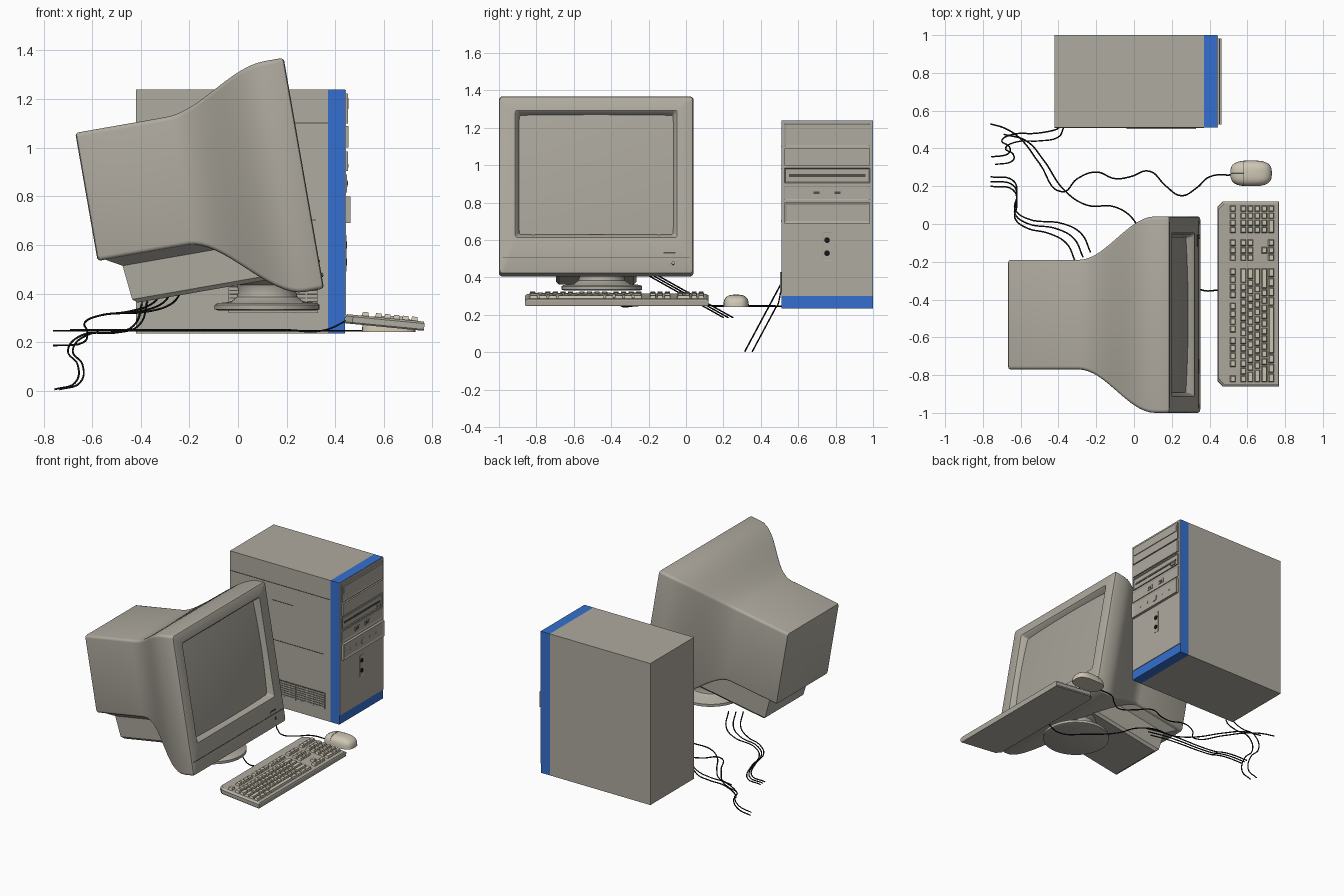
import bpy, bmesh, math
from mathutils import Matrix, Vector

if "Cube" in bpy.data.objects:
    bpy.data.objects.remove(bpy.data.objects["Cube"])


def material(name, r, g, b):
    m = bpy.data.materials.new(name)
    m.use_nodes = True
    m.diffuse_color = (r, g, b, 1)
    m.node_tree.nodes["Principled BSDF"].inputs["Base Color"].default_value = (r, g, b, 1)
    return m


CASE = material("warm grey casing", .43, .405, .35)
BLUE = material("blue trim", .035, .16, .62)
GLASS = material("screen glass", .39, .37, .32)
KEY = material("ivory plastic", .62, .57, .46)
DARK = material("dark slots", .08, .076, .068)
BLACK = material("black cable", .008, .008, .008)

# Local frames of the tilted parts
MONITOR = Matrix.Translation((.27, -.48, .9)) @ Matrix.Rotation(math.radians(-9.9), 4, 'Y')
KEYBOARD = Matrix.Translation((.6025, -.37, .262)) @ Matrix.Rotation(math.radians(5.5), 4, 'Y')
WORLD = Matrix.Identity(4)


def finish(name, bm, mat, frame=WORLD, smooth=False):
    bmesh.ops.recalc_face_normals(bm, faces=bm.faces)
    mesh = bpy.data.meshes.new(name)
    bm.to_mesh(mesh)
    bm.free()
    mesh.materials.append(mat)
    if smooth:
        mesh.shade_smooth()
        mesh.set_sharp_from_angle(angle=math.radians(35))
    ob = bpy.data.objects.new(name, mesh)
    ob.matrix_world = frame
    bpy.context.collection.objects.link(ob)
    return ob


def add_box(bm, x, y, z, taper=0):
    """Box between (low, high) pairs; taper pulls the top in."""
    lo, hi = Vector((x[0], y[0], z[0])), Vector((x[1], y[1], z[1]))
    mid, size = (lo + hi) / 2, hi - lo
    for v in bmesh.ops.create_cube(bm, size=1)["verts"]:
        p = Vector(a * b for a, b in zip(v.co, size))
        if v.co.z > 0:
            p.x -= math.copysign(taper, p.x)
            p.y -= math.copysign(taper, p.y)
        v.co = mid + p


def box(name, x, y, z, mat=CASE, frame=WORLD, inset=0, depth=.005):
    """Box whose +x face can carry a recessed panel."""
    bm = bmesh.new()
    add_box(bm, x, y, z)
    if inset:
        front = max(bm.faces, key=lambda f: f.calc_center_median().x)
        bmesh.ops.inset_region(bm, faces=[front], thickness=inset)
        for v in front.verts:
            v.co.x -= depth
    return finish(name, bm, mat, frame)


def loft(name, rings, mat, frame=WORLD, cap_end=True, smooth=True):
    bm = bmesh.new()
    loops = [[bm.verts.new(p) for p in ring] for ring in rings]
    n = len(loops[0])
    for a, b in zip(loops, loops[1:]):
        for i in range(n):
            j = (i + 1) % n
            bm.faces.new((a[i], a[j], b[j], b[i]))
    bm.faces.new(loops[0])
    if cap_end:
        bm.faces.new(loops[-1])
    return finish(name, bm, mat, frame, smooth)


def disc(name, pos, radius, mat, frame=WORLD, thick=.008):
    bm = bmesh.new()
    bmesh.ops.create_cone(bm, cap_ends=True, segments=20, radius1=radius, radius2=radius, depth=thick,
                          matrix=Matrix.Translation(pos) @ Matrix.Rotation(math.pi / 2, 4, 'Y'))
    return finish(name, bm, mat, frame)


def wire(name, points, mat=BLACK, radius=.004):
    cu = bpy.data.curves.new(name, 'CURVE')
    cu.dimensions = '3D'
    cu.bevel_depth, cu.bevel_resolution, cu.resolution_u = radius, 1, 6
    cu.use_fill_caps = True
    sp = cu.splines.new('BEZIER')
    sp.bezier_points.add(len(points) - 1)
    for bp, p in zip(sp.bezier_points, points):
        bp.co = p
        bp.handle_left_type = bp.handle_right_type = 'AUTO'
    cu.materials.append(mat)
    bpy.context.collection.objects.link(bpy.data.objects.new(name, cu))


# ---- Tower ----
side = (.51, 1)
box("tower_body", (-.42, .37), side, (.235, 1.24))
box("tower_blue_bezel", (.37, .44), side, (.235, 1.24), BLUE)
box("tower_faceplate", (.435, .444), (.512, .998), (.3, 1.238))
bay = (.527, .983)
box("optical_drive", (.44, .452), bay, (1.1, 1.222), inset=.008, depth=.003)
box("optical_tray", (.445, .454), (.54, .97), (1.16, 1.205))
box("blank_bay", (.44, .455), bay, (1, 1.09))
box("floppy_drive", (.44, .452), bay, (.905, .985), inset=.006)
box("floppy_slot", (.445, .4495), (.55, .96), (.938, .952), DARK)
box("floppy_button", (.445, .455), (.915, .955), (.918, .933))
box("port_panel", (.44, .448), bay, (.815, .89), inset=.005, depth=.002)
for i, y in enumerate((.697, .809)):
    box(f"port_frame_{i}", (.444, .451), (y - .024, y + .024), (.838, .868))
    box(f"port_{i}", (.446, .453), (y - .016, y + .016), (.846, .86), DARK)
box("power_panel", (.44, .462), bay, (.69, .8), inset=.018)
disc("power_button", (.458, .754, .745), .024, CASE)
for i, y in enumerate((.61, .68, .83, .9)):
    disc(f"indicator_{i}", (.455, y, .745), .008, CASE)
box("jack_plate", (.44, .446), (.73, .778), (.49, .64), inset=.004, depth=.001)
for i, z in enumerate((.53, .6)):
    disc(f"jack_{i}", (.445, .754, z), .015, BLACK)

# Seams and vent on the side panel
for i, (x, z) in enumerate((((-.42, .37), 1.1), ((-.09, .08), .98), ((-.09, .32), .7))):
    box(f"side_seam_{i}", x, (.508, .512), (z, z + .004), DARK)
box("vent_back", (-.04, .33), (.508, .512), (.32, .43), DARK)
for i in range(7):
    z = .322 + i * .0155
    box(f"vent_slat_{i}", (-.038, .328), (.504, .512), (z, z + .01))
for i in range(9):
    x = -.04 + i * .0455
    box(f"vent_rib_{i}", (x, x + .005), (.503, .512), (.32, .43))


# ---- Monitor ----
def section(u, half, low, high, r=.018):
    pts = []
    for k, (sy, v) in enumerate(((1, high), (-1, high), (-1, low), (1, low))):
        sv = 1 if v == high else -1
        for s in range(5):
            a = math.pi / 2 * (k + s / 4)
            pts.append((u, sy * (half - r) + r * math.cos(a), v - sv * r + r * math.sin(a)))
    return pts


def shell(u, shrink=0):
    t = min(max((u + .52) / .44, 0), 1)
    s = t * t * (3 - 2 * t)
    return section(u, .29 + .23 * s - shrink, -.215 - .272 * s + shrink, .32 + .157 * s - shrink)


rings = [shell(-.898, .012), shell(-.894, .004), shell(-.886)]
rings += [shell(-.52 + .44 * i / 16) for i in range(17)]
rings += [shell(-.014), shell(-.004, .004), shell(0, .012)]
rings += [section(0, .433, -.29, .4, .012), section(-.012, .422, -.28, .39, .012),
          section(-.05, .408, -.264, .376, .012)]
loft("monitor_shell", rings, CASE, MONITOR, cap_end=False)

bm = bmesh.new()
bmesh.ops.create_grid(bm, x_segments=14, y_segments=14, size=1)
for v in bm.verts:
    a, b = v.co.x, v.co.y
    v.co = (-.018 - .012 * (a * a + b * b), a * .412, .056 + b * .325)
finish("screen", bm, GLASS, MONITOR, True)

box("chin_seam", (-.002, .002), (-.5, .5), (-.4, -.396), DARK, MONITOR)
box("control_strip", (-.002, .003), (.36, .425), (-.377, -.369), DARK, MONITOR)
disc("monitor_power_button", (.001, .412, -.43), .009, DARK, MONITOR)
disc("monitor_power_cap", (.003, .412, -.43), .006, CASE, MONITOR)

# Housing under the tube
steps = ((-.2, .893, .285), (-.252, .8, .22), (-.395, .785, .215), (-.412, .765, .2))
loft("monitor_under_housing", [[(-u, -h, v), (-.2, -h, v), (-.2, h, v), (-u, h, v)] for v, u, h in steps],
     CASE, MONITOR, smooth=False)

# Swivel stand
profile = ((.2, .33), (.216, .335), (.216, .353), (.205, .36), (.15, .366), (.125, .385),
           (.118, .41), (.125, .435), (.16, .46), (.16, .5))
loft("swivel_stand", [[(.12 + r * math.cos(i * math.tau / 40), -.45 + r * math.sin(i * math.tau / 40), z)
                       for i in range(40)] for r, z in profile], CASE)

# ---- Keyboard ----
w, d, c = .163, .49, .03
plan = [(-w, -d + c), (-w + c, -d), (w, -d), (w, d), (-w + c, d), (-w, d - c)]
loft("keyboard_case", [[(x * s, y * s, z) for x, y in plan] for s, z in ((.99, 0), (1, .006), (1, .03), (.975, .038))],
     CASE, KEYBOARD, smooth=False)

bm = bmesh.new()


def key_row(row, start, pitch, widths):
    """Row of keys along y; negative widths are gaps."""
    x = -.083 if row == 0 else -.065 + .037 * row
    y = start + .37
    for k in widths:
        if k > 0:
            add_box(bm, (x - .016, x + .016), (y + .002, y + k * pitch - .002), (.034, .054), .005)
        y += abs(k) * pitch


four = [1] * 4
main = ([1, -1] + four + [-.5] + four + [-.5] + four, [1] * 13 + [2], [1.5] + [1] * 12 + [1.5],
        [1.75] + [1] * 11 + [2.25], [2.25] + [1] * 10 + [2.75], [1.25] * 3 + [6.25] + [1.25] * 4)
nav = ([1] * 3, [1] * 3, [1] * 3, [], [-1, 1], [1] * 3)
pad = (four, four, four, four, four, [2, 1, 1])
for start, pitch, block in ((-.84, .0405, main), (-.197, .039, nav), (-.05, .0375, pad)):
    for row, widths in enumerate(block):
        key_row(row, start, pitch, widths)
finish("keys", bm, KEY, KEYBOARD)

# ---- Mouse ----
def on_mouse(x, y, z):
    return (.62 + .11 * x, .268 + .068 * y, .242 + .066 * z)


bm = bmesh.new()
bmesh.ops.create_uvsphere(bm, u_segments=32, v_segments=20, radius=1)
for v in bm.verts:
    v.co = on_mouse(*(math.copysign(abs(q) ** (2 / 3), q) for q in (v.co.x, v.co.y, max(v.co.z, 0))))
bmesh.ops.remove_doubles(bm, verts=bm.verts, dist=.0002)
finish("mouse_body", bm, KEY, smooth=True)


def seam_point(x, y):
    return on_mouse(x, y, max(1 - abs(x) ** 3 - abs(y) ** 3, 0) ** (1 / 3))


wire("mouse_cross_seam", [seam_point(-.35, -.96 + .16 * i) for i in range(13)], DARK, .0012)
wire("mouse_button_seam", [seam_point(-.35 - .07 * i, 0) for i in range(10)], DARK, .0012)

# ---- Cables ----
mouse_path = ((.52, .26), (.4, .25), (.33, .19), (.25, .15), (.17, .2), (.08, .28), (-.02, .25), (-.1, .24),
              (-.2, .275), (-.3, .24), (-.38, .17), (-.5, .32), (-.6, .45), (-.68, .505), (-.76, .53))
wire("mouse_cable", [(x, y, .247) for x, y in mouse_path])
key_path = ((.45, -.35), (.36, -.35), (.2, -.25), (.05, -.1), (0, .02), (-.1, .09), (-.25, .1), (-.37, .18),
            (-.48, .34), (-.57, .44), (-.69, .475))
wire("keyboard_cable", [(x, y, .25 + max(0, x - .36) * .45) for x, y in key_path])

tower_path = ((-.37, .515), (-.41, .455), (-.5, .44), (-.62, .435), (-.68, .4), (-.64, .37), (-.65, .33), (-.735, .315))
for i in range(2):
    wire(f"tower_cable_{i}", [(x - .02 * i, y + .04 * i * (y < .5), max(.37 - (.51 - y) * 1.87, .005))
                              for x, y in tower_path])
screen_path = ((-.31, -.2), (-.36, -.1), (-.45, -.05), (-.57, -.02), (-.63, .03), (-.62, .1), (-.64, .18), (-.76, .2))
for i in range(3):
    wire(f"monitor_cable_{i}", [(x + .04 * i * (x > -.5), y + .025 * i, .41 - (y + .2) * .56)
                                for x, y in screen_path])
